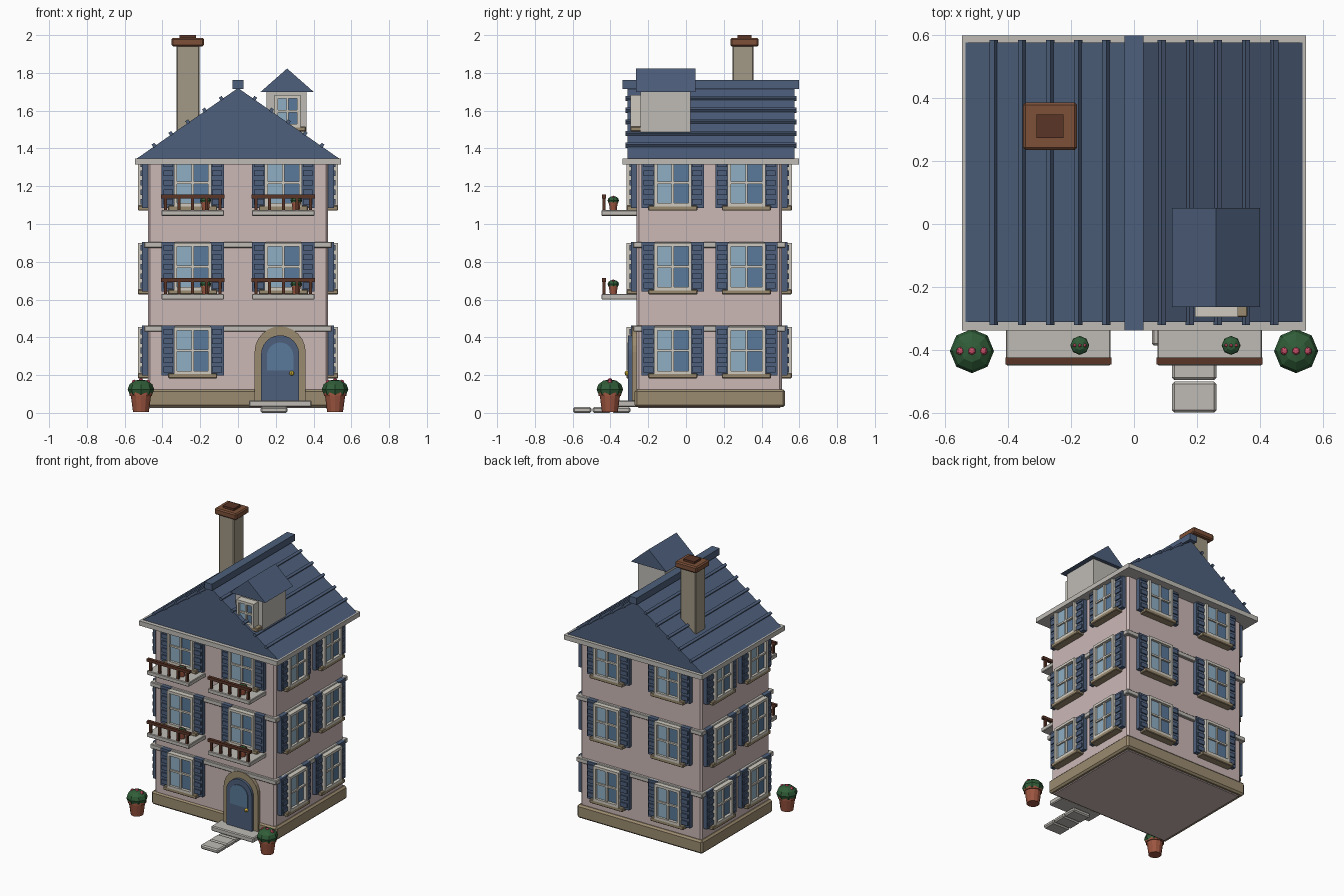
import bpy, bmesh, math
from mathutils import Matrix, Vector

if "Cube" in bpy.data.objects:
    bpy.data.objects.remove(bpy.data.objects["Cube"])

COL = dict(pink=(.60, .48, .47), slate=(.075, .115, .20), stone=(.52, .50, .46), tan=(.33, .26, .16),
           glass=(.10, .19, .32), pale=(.28, .43, .55), brown=(.10, .035, .02), clay=(.33, .09, .05),
           cap=(.20, .08, .04), green=(.03, .11, .04), petal=(.60, .08, .14), brass=(.7, .5, .05),
           chim=(.36, .32, .24), trim=(.62, .59, .52))
YC = 0.125                       # centre of the house in y
I = Matrix.Identity(4)
parts = {}


def part(name, colour, bevel=0):
    """Register a named part that gathers geometry."""
    parts[name] = (bmesh.new(), colour, bevel)


def box(name, x, y, z, m=I):
    """Box from (min, max) ranges."""
    r = (x, y, z)
    c = Vector([(a + b) / 2 for a, b in r])
    s = Matrix.Diagonal([b - a for a, b in r] + [1])
    bmesh.ops.create_cube(parts[name][0], size=1, matrix=m @ Matrix.Translation(c) @ s)


def prism(name, pts, y0, y1):
    """Extrude an x-z outline from y0 to y1."""
    bm = parts[name][0]
    f = bm.faces.new([bm.verts.new((x, y0, z)) for x, z in pts])
    ex = bmesh.ops.extrude_face_region(bm, geom=[f], use_keep_orig=True)
    vs = [v for v in ex['geom'] if isinstance(v, bmesh.types.BMVert)]
    bmesh.ops.translate(bm, verts=vs, vec=(0, y1 - y0, 0))
    bmesh.ops.recalc_face_normals(bm, faces=bm.faces)


def cone(name, x, y, z0, z1, r0, r1, n=12):
    bmesh.ops.create_cone(parts[name][0], cap_ends=True, segments=n, radius1=r0, radius2=r1,
                          depth=z1 - z0, matrix=Matrix.Translation((x, y, (z0 + z1) / 2)))


def ball(name, c, r, squash=1, n=8):
    bmesh.ops.create_uvsphere(parts[name][0], u_segments=n, v_segments=6, radius=r,
                              matrix=Matrix.Translation(c) @ Matrix.Diagonal((1, 1, squash, 1)))


def arch(cx, half, z0, spring, n=12):
    """Round-headed outline."""
    top = [(cx + half * math.cos(math.pi * i / n), spring + half * math.sin(math.pi * i / n))
           for i in range(n + 1)]
    return [(cx + half, z0)] + top + [(cx - half, z0)]


for p in [('walls', 'pink', .012), ('plinth', 'tan', .012), ('floor_bands', 'stone', .004),
          ('eave_slab', 'stone', 0), ('main_roof', 'slate', 0), ('ridge_cap', 'slate', 0),
          ('roof_ribs', 'slate', 0), ('chimney_stack', 'chim', .006), ('chimney_cap', 'cap', .008),
          ('chimney_pot', 'brown', 0), ('dormer_walls', 'stone', 0), ('dormer_roof', 'slate', 0),
          ('window_frames', 'trim', 0), ('window_glass', 'glass', 0), ('window_reflections', 'pale', 0),
          ('window_sills', 'tan', .004), ('shutters', 'slate', 0), ('balcony_slabs', 'stone', .004),
          ('balcony_rails', 'brown', 0), ('door_surround', 'tan', 0), ('door', 'slate', 0),
          ('door_glass', 'glass', 0), ('door_knob', 'brass', 0), ('door_step', 'stone', .006),
          ('path_stones', 'stone', .008), ('pots', 'clay', 0), ('bushes', 'green', 0),
          ('flowers', 'petal', 0)]:
    part(*p)

# Body, plinth, string courses and eave
box('walls', (-.477, .477), (-.262, .507), (.025, 1.33))
box('plinth', (-.495, .495), (-.272, .525), (.03, .125))
for z in (.43, .873):
    box('floor_bands', (-.497, .497), (-.28, .527), (z, z + .032))
box('eave_slab', (-.545, .545), (-.337, .598), (1.315, 1.348))

# Roof with ridge cap and ribs
prism('main_roof', [(-.535, 1.347), (.535, 1.347), (0, 1.72)], -.31, .575)
box('ridge_cap', (-.03, .03), (-.337, .598), (1.715, 1.762))
slope = math.atan2(.373, .535)
for s in (-1, 1):
    for i in range(1, 6):
        x = .089 * i
        m = Matrix.Translation((s * x, .132, 1.72 - x * .697 + .008)) @ Matrix.Rotation(s * slope, 4, 'Y')
        box('roof_ribs', (-.009, .009), (-.452, .452), (-.012, .009), m)

# Chimney
box('chimney_stack', (-.326, -.204), (.246, .358), (1.42, 1.95))
box('chimney_cap', (-.352, -.18), (.235, .385), (1.94, 1.985))
box('chimney_pot', (-.309, -.223), (.272, .348), (1.98, 2.0))

# Dormer
box('dormer_walls', (.15, .362), (-.242, .025), (1.484, 1.705))
prism('dormer_roof', [(.12, 1.70), (.40, 1.70), (.26, 1.823)], -.264, .05)


def window(m, w, h, shutters=True):
    """Window centred at m's origin; local x along wall, -y outward."""
    for s in (-1, 1):
        box('window_frames', sorted((s * w, s * (w - .018))), (-.053, .005), (-h, h), m)
        box('window_frames', (-w, w), (-.053, .005), sorted((s * h, s * (h - .018))), m)
    box('window_frames', (-.006, .006), (-.046, 0), (-h, h), m)
    box('window_frames', (-w, w), (-.046, 0), (-.006, .006), m)
    box('window_glass', (-w + .005, w - .005), (-.032, .005), (-h + .005, h - .005), m)
    box('window_reflections', (-w + .018, 0), (-.036, -.03), (-h + .018, h - .018), m)
    box('window_sills', (-w - .03, w + .03), (-.053, .005), (-h - .022, -h + .004), m)
    if shutters:
        for s in (-1, 1):
            c = s * .129
            box('shutters', (c - .036, c + .036), (-.03, .002), (-.132, .132), m)
            for k in range(5):
                z = -.1 + k * .05
                box('shutters', (c - .026, c + .026), (-.038, -.02), (z - .015, z + .015), m)


# Windows on all four walls (the door replaces one at the front)
for level in range(3):
    z = .33 + .444 * level
    for s in (-1, 1):
        spots = [(s * .24, .507, 180), (.477, YC + s * .195, 90), (-.477, YC + s * .195, -90)]
        if level or s < 0:
            spots.append((s * .24, -.262, 0))
        for x, y, a in spots:
            window(Matrix.Translation((x, y, z)) @ Matrix.Rotation(math.radians(a), 4, 'Z'), .1, .125)
window(Matrix.Translation((.262, -.242, 1.597)), .068, .085, False)


def plant(x, y, z, k):
    """Potted bush with flowers; k scales it."""
    cone('pots', x, y, z, z + .09 * k, .042 * k, .054 * k)
    cone('pots', x, y, z + .085 * k, z + .11 * k, .06 * k, .06 * k)
    ball('bushes', (x, y, z + .12 * k), .07 * k, .75)
    for d in (-.036, 0, .036):
        ball('flowers', (x + d * k, y, z + (.165 if d == 0 else .157) * k), .014 * k, 1, 6)


# Balconies with rails and small plants
for z in (.60, 1.043):
    for cx in (-.24, .24):
        box('balcony_slabs', (cx - .166, cx + .166), (-.448, -.255), (z, z + .03))
        box('balcony_rails', (cx - .168, cx + .168), (-.445, -.423), (z + .093, z + .113))
        for i in range(5):
            x = cx - .145 + i * .0725
            box('balcony_rails', (x - .008, x + .008), (-.442, -.426), (z + .025, z + .1))
        plant(cx + .068, -.385, z + .03, .43)

# Large pots beside the front corners
for s in (-1, 1):
    plant(s * .514, -.403, .005, 1)

# Door, step and path
D = .223
prism('door_surround', arch(D, .135, .06, .323), -.287, -.25)
prism('door', arch(D, .101, .062, .31), -.306, -.25)
prism('door_glass', arch(D, .07, .225, .303), -.311, -.3)
ball('door_knob', (.284, -.312, .21), .013)
box('door_step', (.057, .39), (-.385, -.255), (.03, .066))
for y in (-.598, -.495, -.392):
    box('path_stones', (.12, .262), (y, y + .098), (0, .03))

# Turn the gathered parts into objects
mats = {}
for name, (bm, colour, bevel) in parts.items():
    if colour not in mats:
        mats[colour] = bpy.data.materials.new(colour)
        mats[colour].diffuse_color = (*COL[colour], 1)
    me = bpy.data.meshes.new(name)
    bm.to_mesh(me)
    bm.free()
    me.materials.append(mats[colour])
    ob = bpy.data.objects.new(name, me)
    bpy.context.collection.objects.link(ob)
    if bevel:
        mod = ob.modifiers.new('Bevel', 'BEVEL')
        mod.width, mod.segments = bevel, 1

for m in bpy.data.materials:
    if m.users and not m.is_grease_pencil:
        m.use_nodes = True
        m.node_tree.nodes["Principled BSDF"].inputs["Base Color"].default_value = m.diffuse_color
